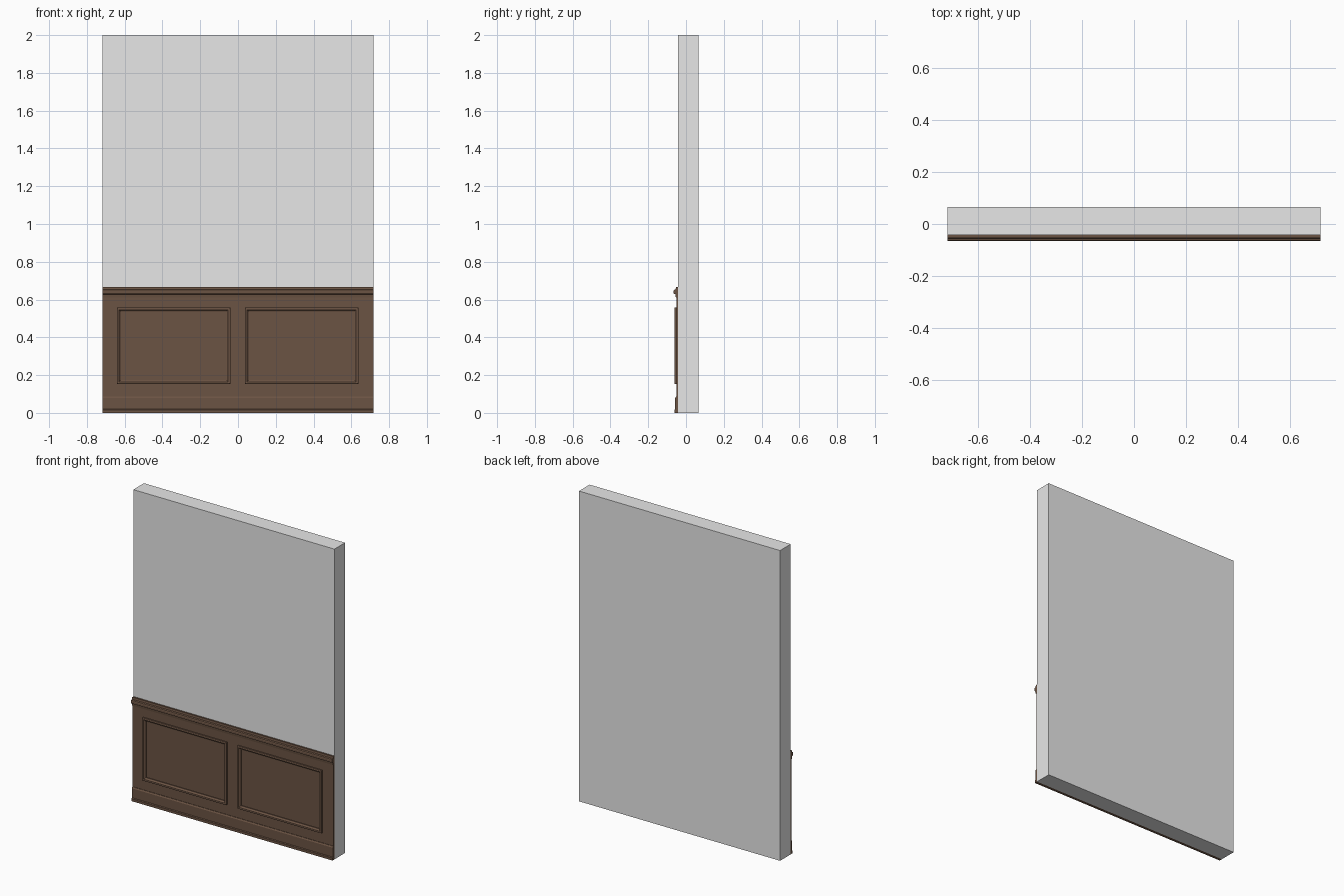
import bpy, bmesh

if "Cube" in bpy.data.objects:
    bpy.data.objects.remove(bpy.data.objects["Cube"])

HALF = 0.717          # half width of the wall
WALL_FRONT = -0.042
WALL_BACK = 0.066
FACE = -0.049         # front of the wood backing


def material(name, color):
    m = bpy.data.materials.new(name)
    m.use_nodes = True
    m.diffuse_color = color
    m.node_tree.nodes["Principled BSDF"].inputs["Base Color"].default_value = color
    return m


plaster = material("grey plaster", (0.8, 0.8, 0.8, 1))
wood = material("dark brown wood", (0.148, 0.087, 0.056, 1))


def finish(bm, name, mat):
    bmesh.ops.recalc_face_normals(bm, faces=bm.faces)
    mesh = bpy.data.meshes.new(name)
    bm.to_mesh(mesh)
    bm.free()
    mesh.materials.append(mat)
    obj = bpy.data.objects.new(name, mesh)
    bpy.context.collection.objects.link(obj)
    return obj


def run_along_wall(name, profile, mat):
    """Extrude a (y, z) profile across the full width."""
    bm = bmesh.new()
    face = bm.faces.new([bm.verts.new((-HALF, y, z)) for y, z in profile])
    new = bmesh.ops.extrude_face_region(bm, geom=[face])["geom"]
    verts = [v for v in new if isinstance(v, bmesh.types.BMVert)]
    bmesh.ops.translate(bm, verts=verts, vec=(2 * HALF, 0, 0))
    return finish(bm, name, mat)


def mitred_frame(name, x0, x1, z0, z1, profile, mat):
    """Sweep an (inset, y) profile around a rectangle."""
    bm = bmesh.new()
    rings = []
    for d, y in profile:
        corners = ((x0 + d, z0 + d), (x1 - d, z0 + d),
                   (x1 - d, z1 - d), (x0 + d, z1 - d))
        rings.append([bm.verts.new((x, y, z)) for x, z in corners])
    for a, b in zip(rings, rings[1:] + rings[:1]):
        for i in range(4):
            j = (i + 1) % 4
            bm.faces.new((a[i], a[j], b[j], b[i]))
    return finish(bm, name, mat)


def slab(front, back, bottom, top):
    return [(front, bottom), (back, bottom), (back, top), (front, top)]


# Wall and flat wood backing
run_along_wall("wall", slab(WALL_FRONT, WALL_BACK, 0, 2), plaster)
run_along_wall("wainscot_backing", slab(FACE, WALL_FRONT, 0, 0.655), wood)

# Baseboard with a small foot and a bevelled top
run_along_wall("baseboard", [
    (WALL_FRONT, 0), (-0.062, 0), (-0.062, 0.016), (-0.057, 0.02),
    (-0.057, 0.08), (-0.052, 0.088), (WALL_FRONT, 0.088)], wood)

# Chair rail with a projecting nose
run_along_wall("chair_rail", [
    (WALL_FRONT, 0.667), (-0.053, 0.667), (-0.055, 0.654), (-0.064, 0.651),
    (-0.066, 0.645), (-0.066, 0.635), (-0.063, 0.63), (-0.056, 0.628),
    (-0.054, 0.612), (WALL_FRONT, 0.608)], wood)

# Two picture-frame mouldings
moulding = [(0, WALL_FRONT), (0, -0.06), (0.004, -0.062), (0.011, -0.061),
            (0.018, -0.054), (0.022, -0.053), (0.022, WALL_FRONT)]
for side, x0 in (("right", -0.641), ("left", 0.037)):
    mitred_frame(side + "_panel_moulding", x0, x0 + 0.6, 0.153, 0.557,
                 moulding, wood)
